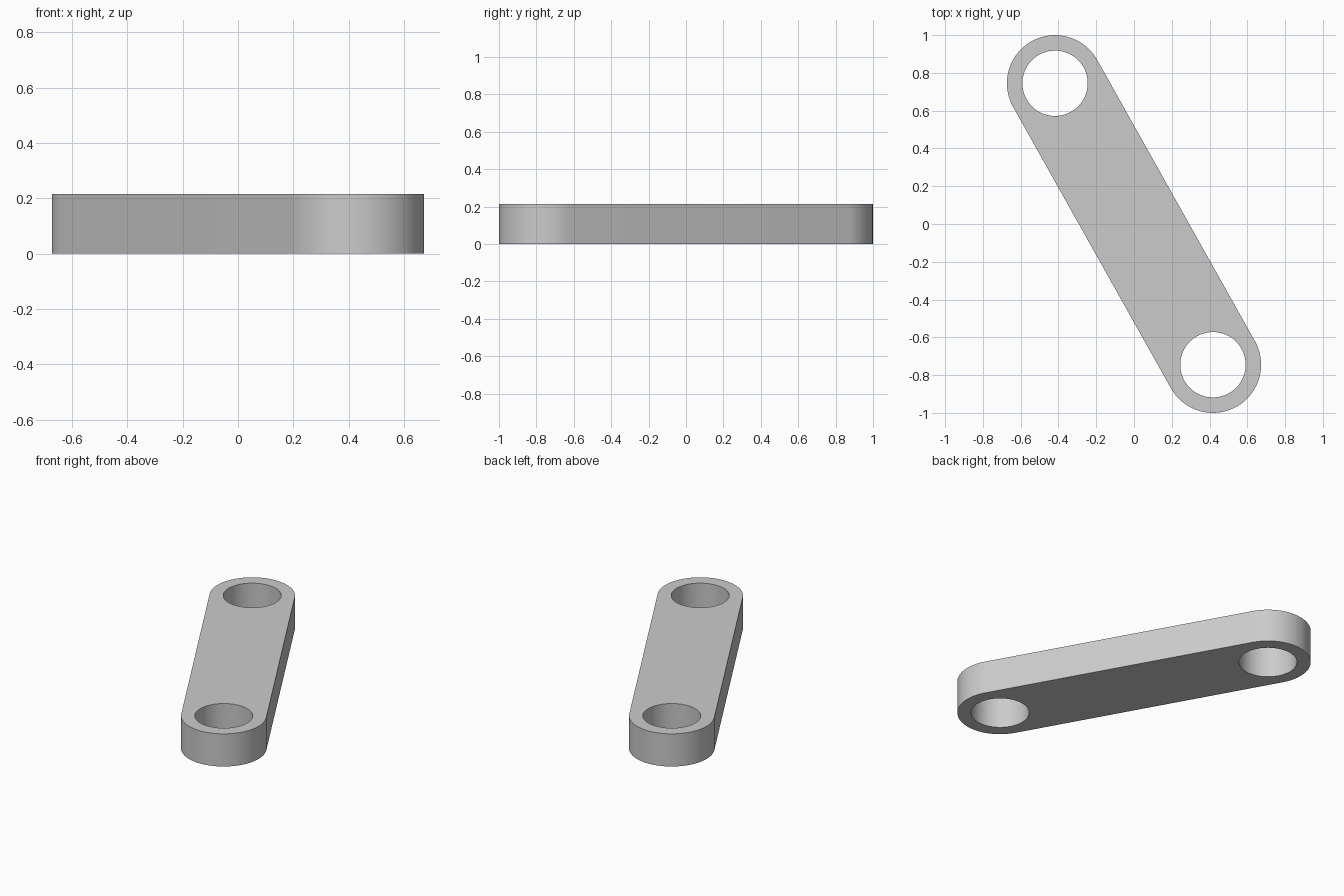
import bpy
import bmesh
from math import sin, cos, pi, atan2, hypot, radians
from mathutils import Matrix

cube = bpy.data.objects.get("Cube")
if cube:
    bpy.data.objects.remove(cube, do_unlink=True)

END_X, END_Y = 0.418, -0.745   # centre of one eye; the other is opposite
OUTER, HOLE, THICK = 0.255, 0.173, 0.215
SEG = 64
reach = hypot(END_X, END_Y)

grey = bpy.data.materials.new("light grey")
grey.use_nodes = True
colour = (0.6, 0.6, 0.6, 1)
grey.diffuse_color = colour
grey.node_tree.nodes["Principled BSDF"].inputs["Base Color"].default_value = colour


def arc(cx, radius, start, sweep, steps):
    return [(cx + radius * cos(start + sweep * i / steps),
             radius * sin(start + sweep * i / steps), 0) for i in range(steps)]


def closed_loop(bm, points):
    verts = [bm.verts.new(p) for p in points]
    return [bm.edges.new((v, verts[i - 1])) for i, v in enumerate(verts)]


bm = bmesh.new()

# Rounded outline, including the last point of each end arc
outline = []
for cx, start in ((reach, -pi / 2), (-reach, pi / 2)):
    half = arc(cx, OUTER, start, pi, SEG // 2)
    outline += half + [(cx, OUTER * sin(start + pi), 0)]
edges = closed_loop(bm, outline)

# Pin hole in each end
for cx in (reach, -reach):
    edges += closed_loop(bm, arc(cx, HOLE, 0, 2 * pi, SEG))

# Fill between the outlines and raise to a solid plate
bmesh.ops.triangle_fill(bm, use_beauty=True, edges=edges)
top = bmesh.ops.extrude_face_region(bm, geom=bm.faces[:], use_keep_orig=True)
top_verts = [g for g in top["geom"] if isinstance(g, bmesh.types.BMVert)]
bmesh.ops.translate(bm, verts=top_verts, vec=(0, 0, THICK))
bmesh.ops.recalc_face_normals(bm, faces=bm.faces[:])

# Swing the link to its diagonal position
bmesh.ops.transform(bm, matrix=Matrix.Rotation(atan2(END_Y, END_X), 4, "Z"),
                    verts=bm.verts[:])

mesh = bpy.data.meshes.new("link_plate")
bm.to_mesh(mesh)
bm.free()
mesh.materials.append(grey)
link = bpy.data.objects.new("link_plate", mesh)
bpy.context.collection.objects.link(link)

bpy.ops.object.select_all(action="DESELECT")
link.select_set(True)
bpy.context.view_layer.objects.active = link
bpy.ops.object.shade_smooth_by_angle(angle=radians(30))
